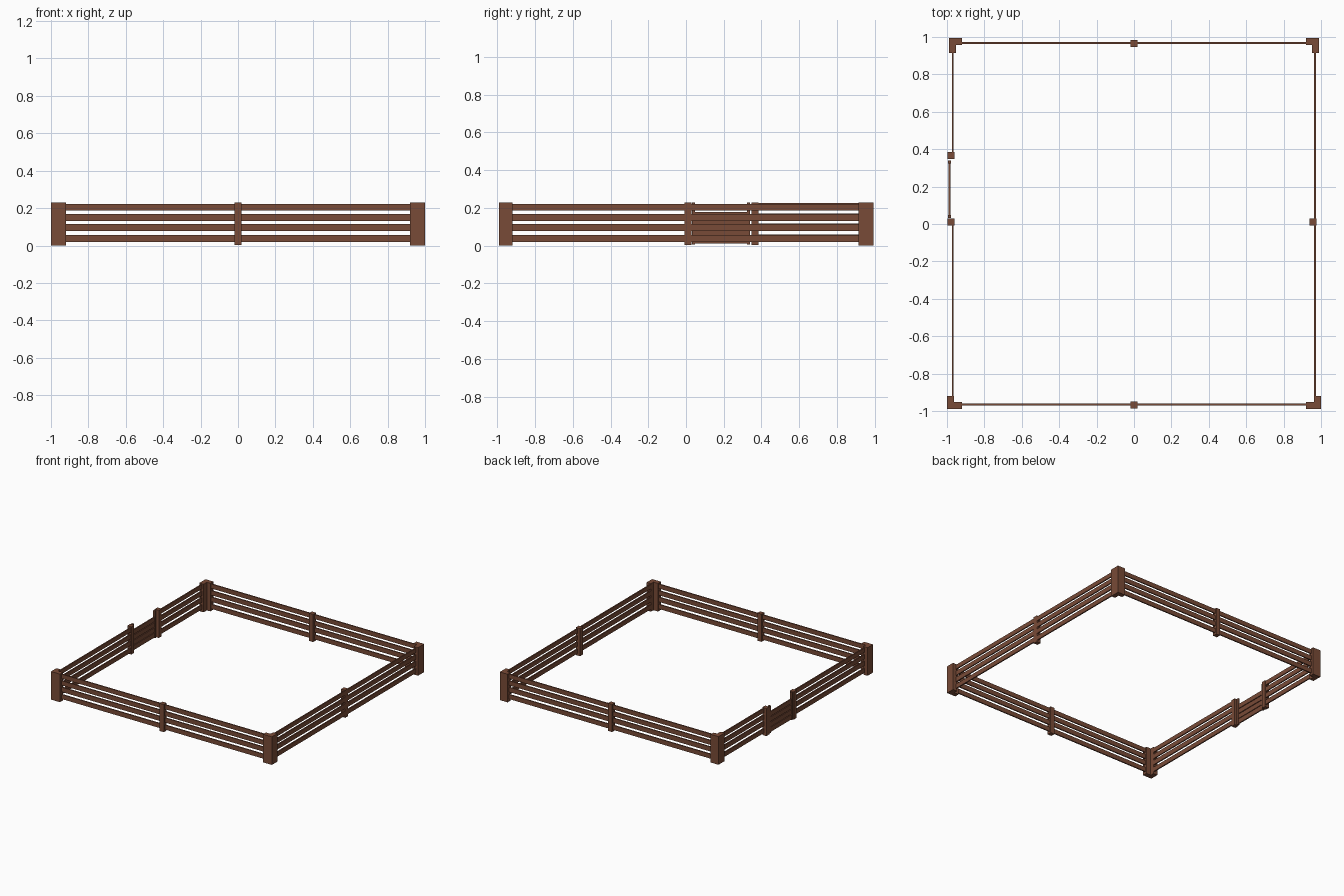
import bpy, bmesh

if "Cube" in bpy.data.objects:
    bpy.data.objects.remove(bpy.data.objects["Cube"])

wood = bpy.data.materials.new("brown_wood")
wood.diffuse_color = (0.19, 0.07, 0.038, 1)
wood.use_nodes = True
wood.node_tree.nodes["Principled BSDF"].inputs["Base Color"].default_value = wood.diffuse_color

H = 0.23      # post height
P = 0.0185    # half width of a post
T = 0.005     # half thickness of a rail
RAILS = [(0.019, 0.056), (0.077, 0.115), (0.131, 0.168), (0.186, 0.222)]
GATE_RAILS = [(0.012, 0.050), (0.055, 0.092), (0.098, 0.135), (0.141, 0.178)]


def prism(name, pts, z0, z1):
    """Extrude a flat outline from z0 to z1."""
    bm = bmesh.new()
    f = bm.faces.new([bm.verts.new((x, y, z0)) for x, y in pts])
    ext = bmesh.ops.extrude_face_region(bm, geom=[f])["geom"]
    bmesh.ops.translate(bm, vec=(0, 0, z1 - z0),
                        verts=[v for v in ext if isinstance(v, bmesh.types.BMVert)])
    bmesh.ops.recalc_face_normals(bm, faces=bm.faces)
    me = bpy.data.meshes.new(name)
    bm.to_mesh(me)
    bm.free()
    me.materials.append(wood)
    ob = bpy.data.objects.new(name, me)
    bpy.context.collection.objects.link(ob)
    return ob


def box(name, x0, x1, y0, y1, z0, z1):
    return prism(name, [(x0, y0), (x1, y0), (x1, y1), (x0, y1)], z0, z1)


def corner(name, x, y, lx, ly, t=0.038):
    """L-shaped corner post, outer corner at (x, y), arms towards the centre."""
    sx, sy = (-1 if x > 0 else 1), (-1 if y > 0 else 1)
    outline = [(0, 0), (lx, 0), (lx, t), (t, t), (t, ly), (0, ly)]
    prism(name, [(x + sx * a, y + sy * b) for a, b in outline], 0, H)


# corner posts
corner("corner_front_left", -1.0, -0.99, 0.08, 0.07)
corner("corner_front_right", 1.0, -0.99, 0.08, 0.07)
corner("corner_back_left", -0.99, 0.994, 0.07, 0.08)
corner("corner_back_right", 0.99, 0.994, 0.07, 0.08)

# posts along the sides and beside the gate
for name, x, y in [("front_post", 0, -0.968), ("back_post", 0, 0.964),
                   ("right_post", 0.958, 0.011), ("gate_post_front", -0.979, 0.011),
                   ("gate_post_back", -0.979, 0.366)]:
    box(name, x - P, x + P, y - P, y + P, 0.004, H)

# fence rails
for i, (a, b) in enumerate(RAILS):
    box(f"front_rail_{i}", -0.97, 0.97, -0.965 - T, -0.965 + T, a, b)
    box(f"back_rail_{i}", -0.96, 0.96, 0.968 - T, 0.968 + T, a, b)
    box(f"right_rail_{i}", 0.968 - T, 0.968 + T, -0.96, 0.96, a, b)
    box(f"left_rail_front_{i}", -0.969 - T, -0.969 + T, -0.96, 0.011, a, b)
    box(f"left_rail_back_{i}", -0.969 - T, -0.969 + T, 0.366, 0.96, a + 0.003, b + 0.003)

# gate: two slim uprights with closely spaced planks
for name, y in (("gate_upright_front", 0.041), ("gate_upright_back", 0.331)):
    box(name, -0.994, -0.978, y - 0.008, y + 0.008, 0.006, H)
for i, (a, b) in enumerate(GATE_RAILS):
    box(f"gate_plank_{i}", -0.986 - T, -0.986 + T, 0.036, 0.336, a, b)
